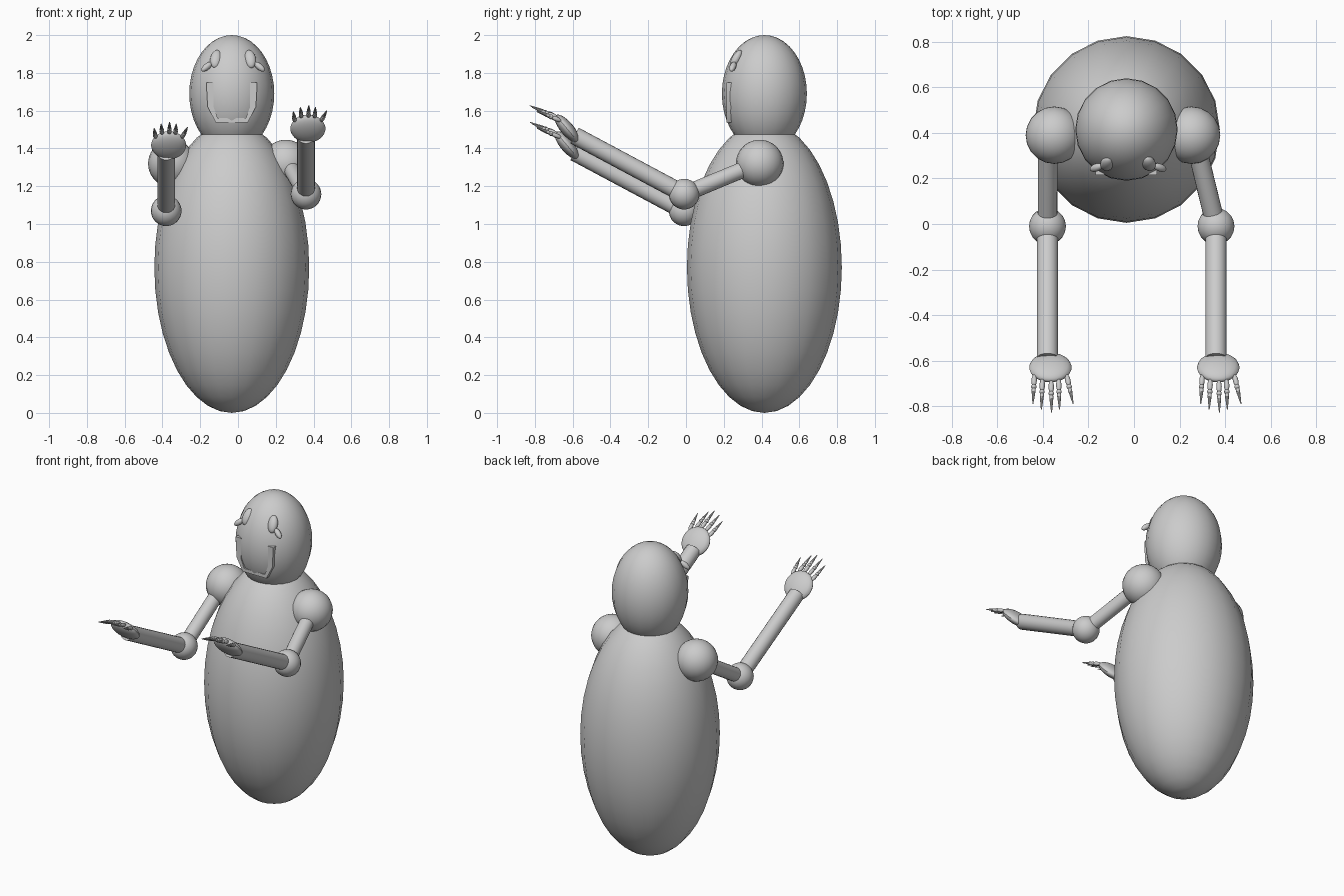
import bpy, bmesh
from math import radians
from mathutils import Vector, Matrix, Euler

if "Cube" in bpy.data.objects:
    bpy.data.objects.remove(bpy.data.objects["Cube"])


def finish(name, bm):
    bmesh.ops.recalc_face_normals(bm, faces=bm.faces)
    mesh = bpy.data.meshes.new(name)
    bm.to_mesh(mesh)
    bm.free()
    ob = bpy.data.objects.new(name, mesh)
    bpy.context.collection.objects.link(ob)
    bpy.ops.object.select_all(action='DESELECT')
    ob.select_set(True)
    bpy.context.view_layer.objects.active = ob
    bpy.ops.object.shade_smooth_by_angle(angle=radians(35))
    return ob


def ellipsoid(name, center, radii, rot=(0, 0, 0), seg=20):
    bm = bmesh.new()
    m = (Matrix.Translation(center)
         @ Euler([radians(a) for a in rot]).to_matrix().to_4x4()
         @ Matrix.Diagonal((*radii, 1)))
    bmesh.ops.create_uvsphere(bm, u_segments=seg, v_segments=seg, radius=1, matrix=m)
    return finish(name, bm)


def along(a, b):
    return Matrix.Translation((a + b) / 2) @ (b - a).to_track_quat('Z', 'Y').to_matrix().to_4x4()


def rod(name, a, b, r1, r2=None, seg=20):
    a, b = Vector(a), Vector(b)
    bm = bmesh.new()
    bmesh.ops.create_cone(bm, cap_ends=True, segments=seg, radius1=r1,
                          radius2=r1 if r2 is None else r2,
                          depth=(b - a).length, matrix=along(a, b))
    return finish(name, bm)


def spindle(name, a, b, r):
    bm = bmesh.new()
    m = along(a, b) @ Matrix.Diagonal((r, r, (b - a).length / 2, 1))
    bmesh.ops.create_uvsphere(bm, u_segments=12, v_segments=10, radius=1, matrix=m)
    return finish(name, bm)


# Body and head
CX, CY = -0.033, 0.415
ellipsoid("body", (CX, CY, 0.77), (0.41, 0.41, 0.77))
ellipsoid("head", (CX, CY, 1.69), (0.225, 0.225, 0.31))

# Eyes with small outer lobes
for side, s in (("left", -1), ("right", 1)):
    ex = -0.026
    ellipsoid(side + "_eye", (ex + s * 0.09, 0.266, 1.873), (0.031, 0.024, 0.053), (-28, -s * 10, 0))
    ellipsoid(side + "_eye_lobe", (ex + s * 0.139, 0.248, 1.833), (0.017, 0.017, 0.036), (-15, -s * 50, 0))

# Mouth: U-shaped band set into the face
outer = [(-0.135, 1.75), (-0.128, 1.62), (-0.085, 1.538), (0.085, 1.538), (0.128, 1.62), (0.135, 1.75)]
inner = [(-0.097, 1.75), (-0.097, 1.62), (-0.074, 1.56), (0.074, 1.56), (0.097, 1.62), (0.097, 1.75)]
bm = bmesh.new()
o = [bm.verts.new((CX + x, 0.215, z)) for x, z in outer]
i = [bm.verts.new((CX + x, 0.215, z)) for x, z in inner]
faces = [bm.faces.new((o[k], o[k + 1], i[k + 1], i[k])) for k in range(5)]
ext = bmesh.ops.extrude_face_region(bm, geom=faces, use_keep_orig=True)
bmesh.ops.translate(bm, vec=(0, 0.03, 0),
                    verts=[g for g in ext["geom"] if isinstance(g, bmesh.types.BMVert)])
finish("mouth", bm)

# Finger root and tip offsets from the palm centre
FINGERS = {
    "little": ((-0.070, -0.03, 0.040), (-0.077, -0.16, 0.090)),
    "ring": ((-0.035, -0.05, 0.060), (-0.040, -0.185, 0.113)),
    "middle": ((0.003, -0.055, 0.063), (0.005, -0.197, 0.122)),
    "index": ((0.036, -0.05, 0.060), (0.040, -0.185, 0.113)),
    "thumb": ((0.070, -0.03, 0.040), (0.100, -0.16, 0.095)),
}


def hand(side, center):
    c = Vector(center)
    ellipsoid(side + "_palm", c, (0.093, 0.035, 0.092), (40, 0, 0))
    for n, (a, b) in FINGERS.items():
        a, b = c + Vector(a), c + Vector(b)
        name = f"{side}_{n}"
        k1, k2 = a.lerp(b, 0.42), a.lerp(b, 0.66)
        spindle(name + "_base", a, k1, 0.012)
        ellipsoid(name + "_knuckle", k1, (0.012,) * 3, seg=10)
        spindle(name + "_middle", k1, k2, 0.009)
        rod(name + "_tip", a.lerp(b, 0.58), b, 0.009, 0.002, 10)


# Arms: shoulder, upper arm, elbow, forearm, hand
for side, shoulder, root, elbow, palm_x in (
        ("left", (-0.35, 0.39, 1.32), (-0.378, 0.38, 1.31), (-0.38, -0.01, 1.07), -0.367),
        ("right", (0.253, 0.39, 1.32), (0.265, 0.38, 1.32), (0.36, -0.01, 1.158), 0.37)):
    x, y, z = elbow
    ellipsoid(side + "_shoulder", shoulder, (0.126,) * 3)
    rod(side + "_upper_arm", root, elbow, 0.043)
    ellipsoid(side + "_elbow", elbow, (0.081,) * 3)
    rod(side + "_forearm", elbow, (x, -0.59, z + 0.31), 0.047)
    hand(side, (palm_x, -0.63, z + 0.347))
